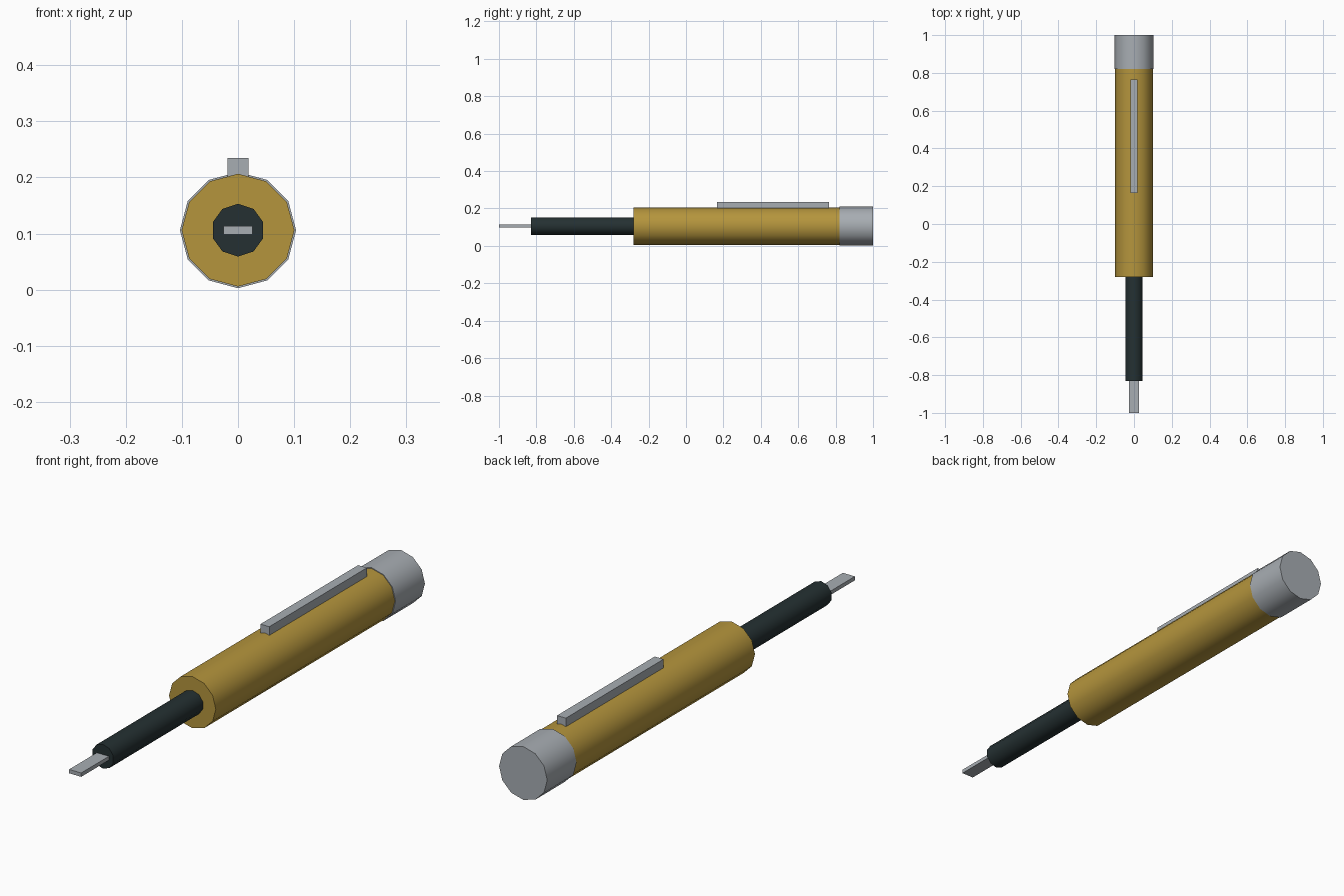
import bpy
from math import radians, pi

cube = bpy.data.objects.get("Cube")
if cube:
    bpy.data.objects.remove(cube, do_unlink=True)

AXIS_Z = 0.106


def material(name, rgb):
    mat = bpy.data.materials.new(name)
    mat.use_nodes = True
    mat.diffuse_color = (*rgb, 1)
    mat.node_tree.nodes["Principled BSDF"].inputs["Base Color"].default_value = (*rgb, 1)
    return mat


def finish(name, mat):
    obj = bpy.context.object
    obj.name = name
    obj.data.name = name
    obj.data.materials.append(mat)
    bpy.ops.object.transform_apply(location=False, rotation=True, scale=True)
    return obj


def rod(name, sides, radius, y0, y1, mat):
    """Faceted cylinder lying along y, with a corner on top."""
    bpy.ops.mesh.primitive_cylinder_add(
        vertices=sides, radius=radius, depth=y1 - y0,
        location=(0, (y0 + y1) / 2, AXIS_Z), rotation=(-pi / 2, 0, 0))
    # the first corner sits on local +y, so turn it to point up
    bpy.context.object.rotation_euler = (pi / 2, 0, 0)
    obj = finish(name, mat)
    bpy.ops.object.shade_smooth_by_angle(angle=radians(40))
    return obj


def bar(name, width, y0, y1, z0, z1, mat):
    bpy.ops.mesh.primitive_cube_add(
        size=1, location=(0, (y0 + y1) / 2, (z0 + z1) / 2))
    bpy.context.object.scale = (width, y1 - y0, z1 - z0)
    return finish(name, mat)


brass = material("brass", (0.46, 0.30, 0.046))
dark = material("dark grip", (0.018, 0.030, 0.032))
steel = material("steel", (0.39, 0.42, 0.45))

# Body, rear cap and front shaft
rod("barrel", 12, 0.1005, -0.28, 0.82, brass)
rod("end_cap", 12, 0.1035, 0.82, 1.0, steel)
rod("shaft", 10, 0.047, -0.83, -0.28, dark)

# Flat tip and pocket clip
bar("blade", 0.052, -1.0, -0.82, AXIS_Z - 0.0075, AXIS_Z + 0.0075, steel)
bar("pocket_clip", 0.038, 0.165, 0.765, 0.197, 0.235, steel)
